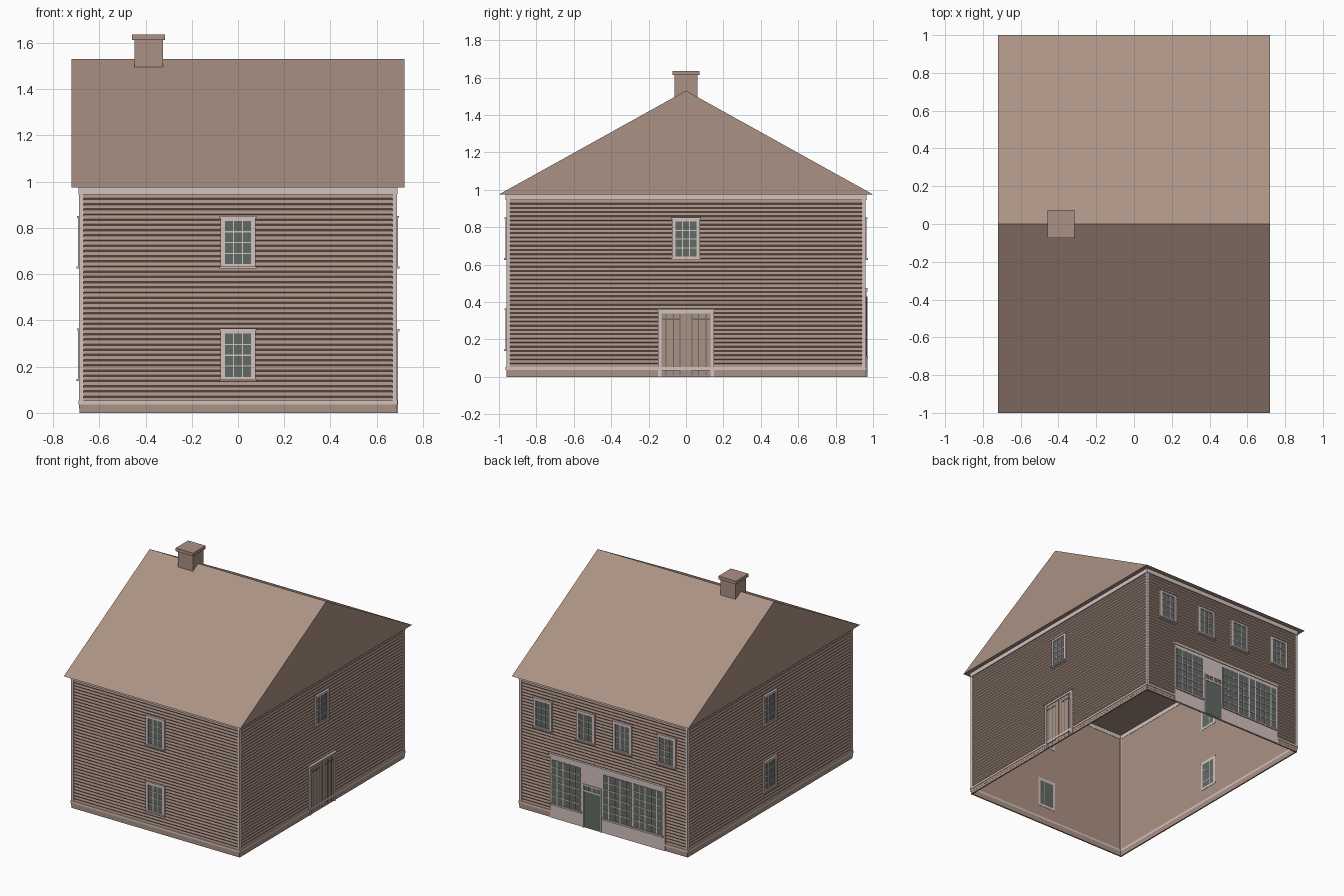
import bpy, bmesh, math
from mathutils import Matrix, Vector

cube = bpy.data.objects.get("Cube")
if cube:
    bpy.data.objects.remove(cube, do_unlink=True)


def material(name, rgb):
    m = bpy.data.materials.new(name)
    m.use_nodes = True
    m.diffuse_color = (*rgb, 1)
    m.node_tree.nodes["Principled BSDF"].inputs["Base Color"].default_value = (*rgb, 1)
    return m


BROWN = material("warm brown", (0.41, 0.285, 0.23))
TRIM = material("pale trim", (0.65, 0.54, 0.52))
GLASS = material("dark green glass", (0.12, 0.145, 0.13))

# Each wall is described as a front wall, then turned about z
HALF_X, HALF_Y = 0.678, 0.952
FRONT, RIGHT, BACK, LEFT = range(4)


def half_width(side):
    return HALF_X if side in (FRONT, BACK) else HALF_Y


def turn(side):
    return Matrix.Rotation(side * math.pi / 2, 4, "Z")


def wall_distance(side):
    return HALF_Y if side in (FRONT, BACK) else HALF_X


def finish(name, bm, mat):
    bmesh.ops.recalc_face_normals(bm, faces=bm.faces[:])
    mesh = bpy.data.meshes.new(name)
    bm.to_mesh(mesh)
    bm.free()
    mesh.materials.append(mat)
    obj = bpy.data.objects.new(name, mesh)
    bpy.context.collection.objects.link(obj)
    return obj


def add_box(bm, lo, hi, matrix=Matrix()):
    lo, hi = Vector(lo), Vector(hi)
    place = Matrix.Translation((lo + hi) / 2) @ Matrix.Diagonal((*(hi - lo), 1))
    bmesh.ops.create_cube(bm, size=1, matrix=matrix @ place)


def wall_part(name, side, mat, boxes):
    """Boxes given as left, right, bottom, top, and how far they stand out."""
    bm = bmesh.new()
    d = wall_distance(side)
    for u0, u1, z0, z1, out in boxes:
        add_box(bm, (u0, -d - out, z0), (u1, -d + 0.002, z1), turn(side))
    return finish(name, bm, mat)


def bars(u0, u1, z0, z1, cols, rows, out, w):
    """Glazing bars that divide an opening into panes."""
    found = []
    for i in range(1, cols):
        u = u0 + (u1 - u0) * i / cols
        found.append((u - w, u + w, z0, z1, out))
    for j in range(1, rows):
        z = z0 + (z1 - z0) * j / rows
        found.append((u0, u1, z - w, z + w, out))
    return found


# Wall shell, open underneath
bm = bmesh.new()
for side in range(4):
    w, d = half_width(side), wall_distance(side)
    corners = [(-w, 0), (w, 0), (w, 0.975), (-w, 0.975)]
    bm.faces.new([bm.verts.new(turn(side) @ Vector((u, -d, z))) for u, z in corners])
finish("wall_shell", bm, BROWN)

# Lapped siding: sawtooth profile drawn along each wall
ROWS, TOP = 42, 0.945
bm = bmesh.new()
for side in range(4):
    w, d = half_width(side), wall_distance(side)
    pitch = TOP / ROWS
    profile = []
    for i in range(ROWS):
        profile += [(0.001, i * pitch), (0.006, (i + 0.28) * pitch)]
    profile.append((0.001, TOP))
    lines = [[bm.verts.new(turn(side) @ Vector((u, -d - out, z))) for u in (-w, w)]
             for out, z in profile]
    for a, b in zip(lines, lines[1:]):
        bm.faces.new((a[0], a[1], b[1], b[0]))
finish("lap_siding", bm, BROWN)

# Corner boards, frieze, water table and base board
for side, label in enumerate(("front", "right", "back", "left")):
    w = half_width(side)
    wall_part(label + "_trim", side, TRIM, [
        (-w - 0.009, -w + 0.010, 0.05, 0.95, 0.009),
        (w - 0.010, w + 0.009, 0.05, 0.95, 0.009),
        (-w - 0.012, w + 0.012, 0.944, 0.976, 0.012),
        (-w - 0.012, w + 0.012, 0.037, 0.053, 0.012)])
    wall_part(label + "_base_board", side, BROWN, [
        (-w - 0.009, w + 0.009, 0.018, 0.038, 0.009),
        (-w - 0.008, w + 0.008, 0, 0.018, 0.008)])

# Roof prism
bm = bmesh.new()
ends = [[bm.verts.new((x, y, z)) for y, z in ((-1, 0.975), (1, 0.975), (0, 1.53))]
        for x in (-0.72, 0.72)]
for end in ends:
    bm.faces.new(end)
for i in range(3):
    j = (i + 1) % 3
    bm.faces.new((ends[0][i], ends[0][j], ends[1][j], ends[1][i]))
finish("roof", bm, BROWN)

# Chimney with cap
bm = bmesh.new()
add_box(bm, (-0.447, -0.062, 1.45), (-0.325, 0.062, 1.615))
add_box(bm, (-0.458, -0.073, 1.613), (-0.315, 0.073, 1.636))
finish("chimney", bm, BROWN)


# Sash windows
def window(name, side, u, z):
    a, b = u - 0.057, u + 0.057
    lo, hi = z + 0.016, z + 0.203
    wall_part(name + "_glass", side, GLASS, [(a, b, lo, hi, 0.008)])
    frame = [(u - 0.076, a, z, z + 0.222, 0.014), (b, u + 0.076, z, z + 0.222, 0.014),
             (a, b, hi, z + 0.222, 0.014), (a, b, z, lo, 0.014),
             (u - 0.079, u + 0.079, z - 0.002, z + 0.007, 0.021),
             (u - 0.079, u + 0.079, z + 0.217, z + 0.224, 0.018)]
    wall_part(name + "_frame", side, TRIM, frame + bars(a, b, lo, hi, 3, 4, 0.011, 0.0025))


UPPER, LOWER = 0.627, 0.14
window("front_upper_window", FRONT, 0, UPPER)
window("front_lower_window", FRONT, 0, LOWER)
window("left_upper_window", LEFT, 0, UPPER)
window("left_lower_window", LEFT, 0, LOWER)
window("right_upper_window", RIGHT, 0, UPPER)
for n, x in enumerate((0.495, 0.145, -0.155, -0.515)):
    window(f"back_window_{n + 1}", BACK, -x, UPPER)

# Plank double door on the right wall
wall_part("side_door", RIGHT, BROWN, [(-0.131, -0.001, 0, 0.338, 0.009),
                                      (0.001, 0.131, 0, 0.338, 0.009)])
wall_part("side_door_frame", RIGHT, TRIM, [
    (-0.150, -0.131, 0, 0.355, 0.015), (0.131, 0.150, 0, 0.355, 0.015),
    (-0.150, 0.150, 0.338, 0.355, 0.015), (-0.156, 0.156, 0.353, 0.362, 0.021)])
grooves = []
for s in (-1, 1):
    for u in (0.032, 0.066, 0.107):
        grooves.append((s * u - 0.0025, s * u + 0.0025, 0.01, 0.335, 0.0105))
    for z in (0.036, 0.308):
        grooves.append((s * 0.08 - 0.048, s * 0.08 + 0.048, z - 0.004, z + 0.004, 0.0115))
wall_part("side_door_straps", RIGHT, GLASS, grooves)

# Shop front on the back wall
wall_part("shop_panel", BACK, TRIM, [
    (-0.435, 0.505, 0, 0.465, 0.013), (-0.442, 0.512, 0.455, 0.474, 0.019)])
for n, (a, b) in enumerate(((-0.42, -0.18), (0, 0.235), (0.25, 0.485))):
    wall_part(f"shop_window_{n + 1}_glass", BACK, GLASS, [(a, b, 0.11, 0.43, 0.015)])
    wall_part(f"shop_window_{n + 1}_bars", BACK, TRIM,
              bars(a, b, 0.11, 0.43, 5, 6, 0.018, 0.003)
              + [(a - 0.006, b + 0.006, 0.098, 0.11, 0.022)])
wall_part("shop_door", BACK, GLASS, [(-0.155, -0.02, 0.005, 0.31, 0.015)])
wall_part("shop_door_frame", BACK, TRIM, [
    (-0.163, -0.155, 0, 0.32, 0.019), (-0.02, -0.012, 0, 0.32, 0.019),
    (-0.163, -0.012, 0.31, 0.32, 0.019), (-0.155, -0.02, 0.268, 0.28, 0.018)]
    + bars(-0.155, -0.02, 0.28, 0.31, 4, 1, 0.018, 0.0025))
